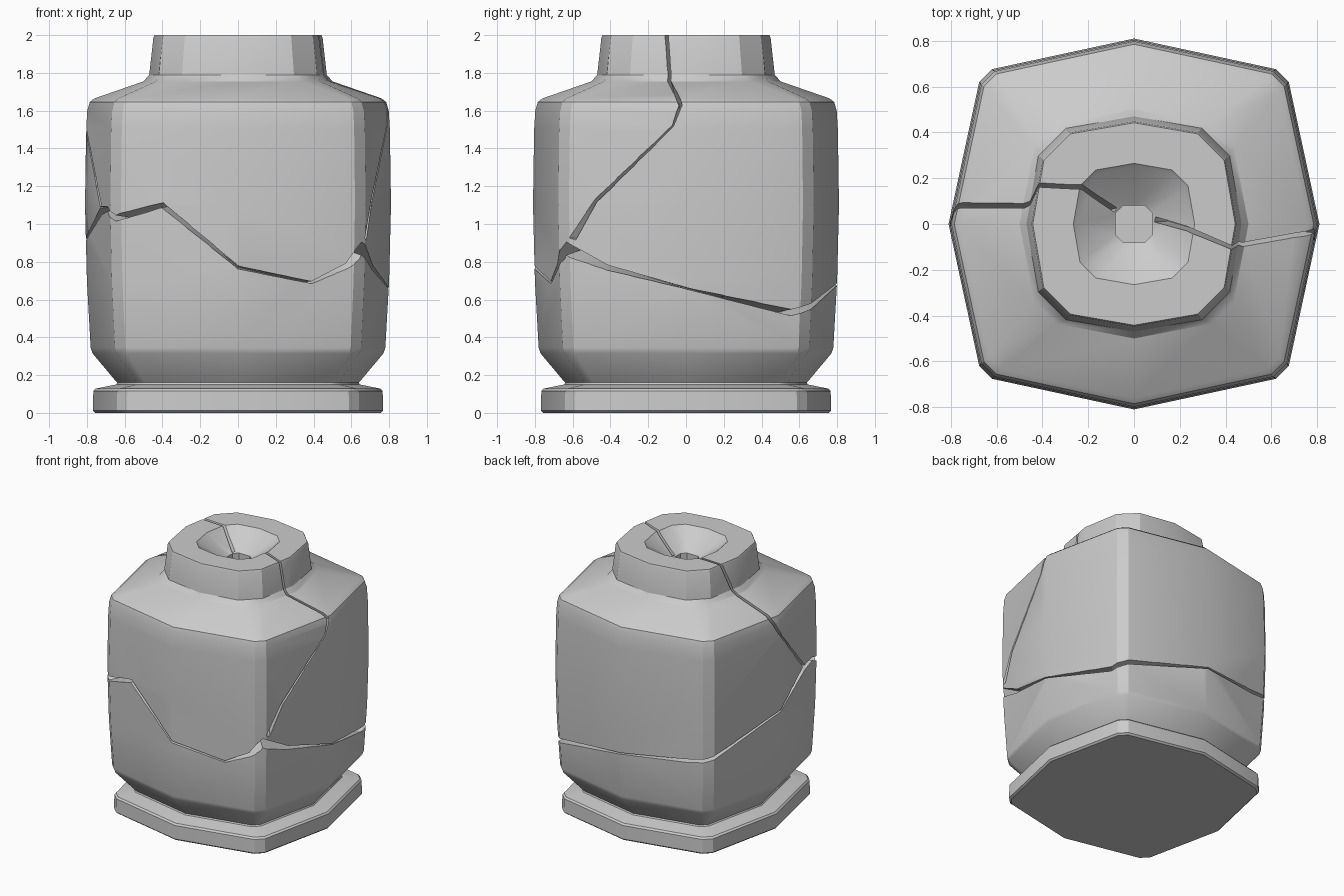
import bpy, bmesh, math
from mathutils import Vector
from mathutils.bvhtree import BVHTree

if "Cube" in bpy.data.objects:
    bpy.data.objects.remove(bpy.data.objects["Cube"])

stone = bpy.data.materials.new("pale_grey_stone")
stone.diffuse_color = (0.6, 0.6, 0.6, 1)
stone.use_nodes = True
stone.node_tree.nodes["Principled BSDF"].inputs["Base Color"].default_value = stone.diffuse_color

BODY, NECK, HOLE = (0.835, 0.765), (0.89, 0.63), (1.0, 0.6)


def ring(a, z, kind):
    """Twelve-sided rounded square: pointed mid-sides, cut corners."""
    c, d = a * kind[0], a * kind[1]
    pts = []
    for k in range(4):
        ca, sa = round(math.cos(k * math.pi / 2)), round(math.sin(k * math.pi / 2))
        for x, y in ((a, 0), (c, d), (d, c)):
            pts.append((x * ca - y * sa, x * sa + y * ca, z))
    return pts


def make(name, bm):
    bmesh.ops.recalc_face_normals(bm, faces=bm.faces[:])
    me = bpy.data.meshes.new(name)
    bm.to_mesh(me)
    bm.free()
    ob = bpy.data.objects.new(name, me)
    bpy.context.collection.objects.link(ob)
    me.materials.append(stone)
    return ob


def loft(bm, rows, closed=False):
    rows = [[bm.verts.new(p) for p in r] for r in rows]
    n = len(rows[0])
    pairs = list(zip(rows, rows[1:])) + ([(rows[-1], rows[0])] if closed else [])
    for r, s in pairs:
        for i in range(n):
            j = (i + 1) % n
            bm.faces.new((r[i], r[j], s[j], s[i]))
    if not closed:
        bm.faces.new(rows[0])
        bm.faces.new(rows[-1])


# Jar: foot plate, body, shoulder, neck, funnel mouth and shaft in one profile
profile = [
    (0.755, 0, BODY), (0.768, 0.012, BODY), (0.766, 0.115, BODY), (0.755, 0.128, BODY),
    (0.645, 0.15, BODY), (0.64, 0.16, BODY), (0.77, 0.315, BODY), (0.78, 0.345, BODY),
    (0.80, 0.70, BODY), (0.81, 1.10, BODY), (0.804, 1.50, BODY), (0.798, 1.60, BODY),
    (0.785, 1.645, BODY), (0.76, 1.665, BODY), (0.50, 1.755, (0.87, 0.68)), (0.47, 1.79, NECK),
    (0.448, 1.985, NECK), (0.442, 2.0, NECK), (0.265, 2.0, NECK), (0.25, 1.985, NECK),
    (0.08, 1.87, HOLE), (0.08, 1.3, HOLE)]
bm = bmesh.new()
loft(bm, [ring(*p) for p in profile])
jar = make("cracked_jar", bm)
bm = bmesh.new()
bm.from_mesh(jar.data)
surface = BVHTree.FromBMesh(bm)
bm.free()


# Cracks: wedge-shaped cutters following paths snapped to the jar surface
def crack(name, pts, upper=False, closed=False):
    path = []
    segs = list(zip(pts, pts[1:])) + ([(pts[-1], pts[0])] if closed else [])
    for a, b in segs:
        for k in range(3):
            t = k / 3
            p = Vector(a[:3]).lerp(Vector(b[:3]), t)
            path.append((surface.find_nearest(p)[0], a[3] + (b[3] - a[3]) * t))
    if not closed:
        path.append((surface.find_nearest(Vector(pts[-1][:3]))[0], pts[-1][3]))
    n, rows = len(path), []
    for i, (p, w) in enumerate(path):
        q = path[(i + 1) % n if closed else min(i + 1, n - 1)][0]
        o = path[i - 1 if closed else max(i - 1, 0)][0]
        core = Vector((math.copysign(0.3, p.x), 0, min(p.z, 1.5))) if upper else Vector((0, 0, p.z))
        out = (p - core).normalized()
        side = (q - o).cross(out).normalized() * w
        rows.append([p + out * 0.03 + side * 1.2, p + out * 0.03 - side * 1.2,
                     p - out * 0.12 - side * 0.15, p - out * 0.12 + side * 0.15])
    bm = bmesh.new()
    loft(bm, rows, closed)
    cutter = make(name, bm)
    cutter.hide_render = True
    m = jar.modifiers.new(name, 'BOOLEAN')
    m.operation, m.solver, m.object = 'DIFFERENCE', 'EXACT', cutter
    return cutter


cutters = [
    # ring crack around the body: x, y, z, half width
    crack("ring_crack", [
        (-0.65, -0.65, 1.03, .016), (-0.40, -0.72, 1.10, .014), (0, -0.81, 0.77, .008),
        (0.39, -0.72, 0.69, .006), (0.58, -0.68, 0.78, .014), (0.66, -0.64, 0.87, .035),
        (0.71, -0.42, 0.77, .014), (0.80, 0, 0.66, .004), (0.69, 0.56, 0.53, .017),
        (0.62, 0.66, 0.56, .015), (0, 0.80, 0.68, .005), (-0.49, 0.70, 0.715, .012),
        (-0.65, 0.65, 0.74, .012), (-0.80, 0, 0.92, .006), (-0.72, -0.39, 1.07, .022),
        (-0.69, -0.55, 1.08, .014)], closed=True),
    # upper cracks from the funnel, over the rim and down each side
    crack("right_crack", [
        (0.09, 0.02, 1.88, .012), (0.23, -0.02, 1.98, .010), (0.42, -0.10, 2.0, .008),
        (0.48, -0.09, 1.76, .009), (0.79, -0.03, 1.63, .009), (0.79, -0.07, 1.52, .004),
        (0.77, -0.15, 1.44, .004), (0.71, -0.48, 1.12, .007), (0.68, -0.60, 0.92, .013)], True),
    crack("left_crack", [
        (-0.08, 0.06, 1.88, .010), (-0.23, 0.16, 1.98, .009), (-0.41, 0.17, 2.0, .009),
        (-0.48, 0.08, 1.76, .011), (-0.78, 0.08, 1.64, .011), (-0.80, 0, 1.50, .009),
        (-0.72, -0.39, 1.09, .013)], True)]

# Bake the cuts and drop the cutters
dg = bpy.context.evaluated_depsgraph_get()
mesh = bpy.data.meshes.new_from_object(jar.evaluated_get(dg))
jar.modifiers.clear()
jar.data = mesh
for c in cutters:
    bpy.data.objects.remove(c)
mesh.materials.clear()
mesh.materials.append(stone)
for f in mesh.polygons:
    f.material_index = 0
bpy.context.view_layer.objects.active = jar
jar.select_set(True)
bpy.ops.object.shade_smooth_by_angle(angle=math.radians(30))
